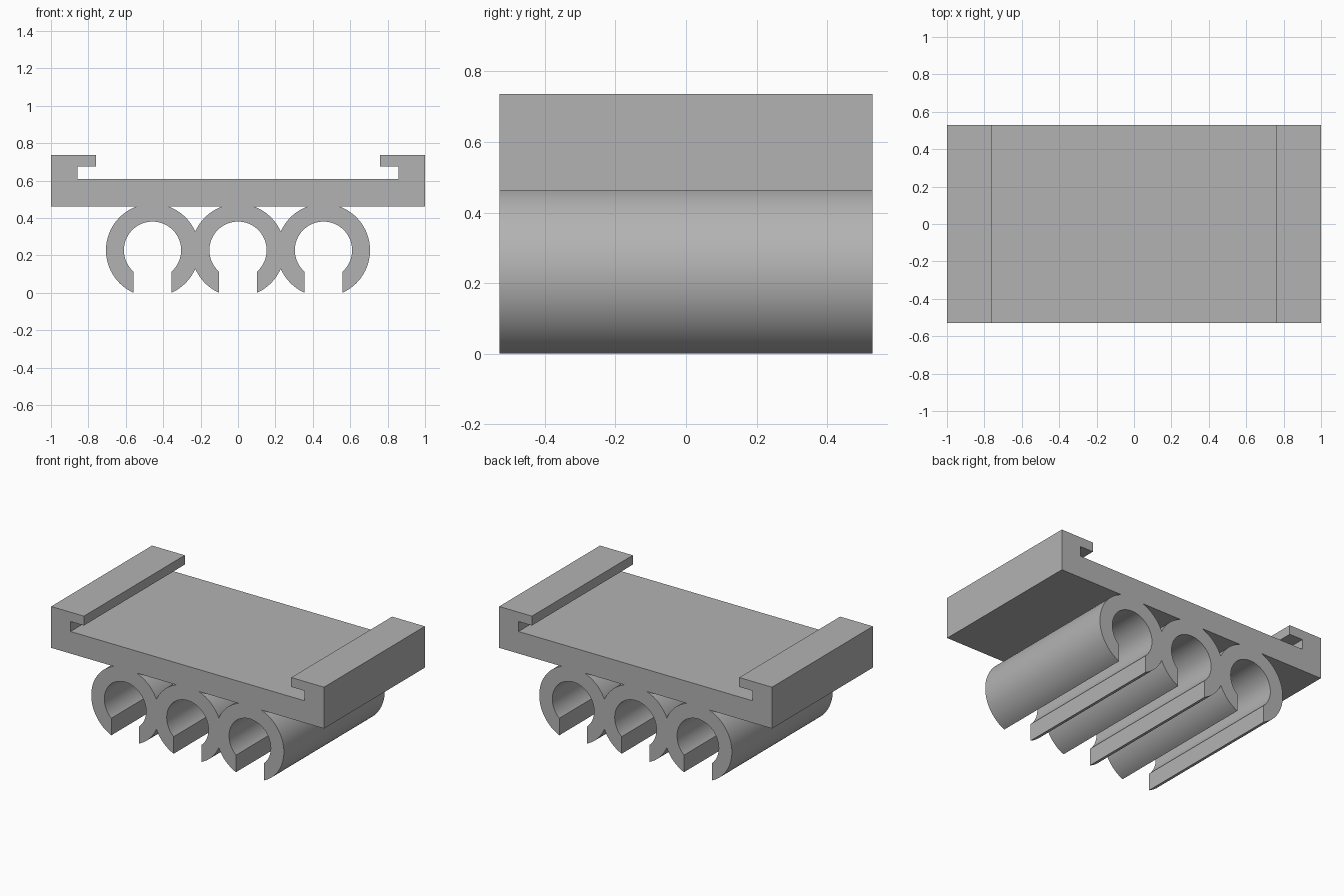
import bpy, bmesh, math

if "Cube" in bpy.data.objects:
    bpy.data.objects.remove(bpy.data.objects["Cube"])

# Overall dimensions
HALF_DEPTH = 0.528
PLATE_BOTTOM, PLATE_TOP = 0.462, 0.608
LIP_BOTTOM, LIP_TOP = 0.674, 0.736
SLOT_X, LIP_X = 0.858, 0.76
# Clip rings
PITCH, R_OUT, R_IN, SLIT, CZ = 0.457, 0.249, 0.153, 0.102, 0.2273
CENTRES = [-PITCH, 0.0, PITCH]

A_TOP = math.asin((PLATE_BOTTOM - CZ) / R_OUT)    # ring meets plate
A_CROSS = math.acos(PITCH / 2 / R_OUT)            # ring meets neighbour
A_SLIT_OUT = math.acos(SLIT / R_OUT)
A_SLIT_IN = math.acos(SLIT / R_IN)


def arc(cx, r, a0, a1):
    """Points on a circle around a ring centre, both ends included."""
    n = max(4, round(abs(a1 - a0) / math.radians(4)))
    return [(cx + r * math.cos(a0 + (a1 - a0) * i / n),
             CZ + r * math.sin(a0 + (a1 - a0) * i / n)) for i in range(n + 1)]


def clean(points):
    """Drop points that coincide with the one before."""
    return [p for i, p in enumerate(points) if math.dist(p, points[i - 1]) > 1e-5]


# Plate with a hooked rail on each side, clockwise along the top
rail = [(LIP_X, PLATE_TOP), (SLOT_X, PLATE_TOP), (SLOT_X, LIP_BOTTOM),
        (LIP_X, LIP_BOTTOM), (LIP_X, LIP_TOP), (1, LIP_TOP), (1, PLATE_BOTTOM)]
outline = [(-x, z) for x, z in reversed(rail)] + rail

# Three open rings hanging below, from right to left
for cx in reversed(CENTRES):
    start = A_TOP if cx > 0 else -A_CROSS
    end = math.pi - A_TOP if cx < 0 else math.pi + A_CROSS
    outline += arc(cx, R_OUT, start, -A_SLIT_OUT)
    outline += arc(cx, R_IN, -A_SLIT_IN, math.pi + A_SLIT_IN)
    outline += arc(cx, R_OUT, math.pi + A_SLIT_OUT, end)

# Closed gaps between neighbouring rings and the plate
loops = [outline]
for a, b in zip(CENTRES, CENTRES[1:]):
    loops.append(arc(a, R_OUT, A_TOP, A_CROSS)
                 + arc(b, R_OUT, math.pi - A_CROSS, math.pi - A_TOP))

# Filled profile extruded front to back
curve = bpy.data.curves.new("clip_profile", 'CURVE')
curve.dimensions = '2D'
curve.fill_mode = 'BOTH'
curve.extrude = HALF_DEPTH
for loop in loops:
    pts = clean(loop)
    spline = curve.splines.new('POLY')
    spline.points.add(len(pts) - 1)
    for point, (x, z) in zip(spline.points, pts):
        point.co = (x, z, 0, 1)
    spline.use_cyclic_u = True
holder = bpy.data.objects.new("triple_clip_holder", curve)
bpy.context.collection.objects.link(holder)
holder.rotation_euler.x = math.pi / 2
bpy.context.view_layer.objects.active = holder
holder.select_set(True)
bpy.ops.object.convert(target='MESH')
holder = bpy.context.object
holder.name = "triple_clip_holder"
bpy.ops.object.transform_apply(location=False, rotation=True, scale=False)

# Weld the caps to the walls
bm = bmesh.new()
bm.from_mesh(holder.data)
bmesh.ops.remove_doubles(bm, verts=bm.verts, dist=1e-5)
bmesh.ops.recalc_face_normals(bm, faces=bm.faces)
bm.to_mesh(holder.data)
bm.free()

# Plain grey plastic, smooth on the rings only
grey = bpy.data.materials.new("grey_plastic")
grey.diffuse_color = (0.45, 0.45, 0.45, 1)
grey.use_nodes = True
grey.node_tree.nodes["Principled BSDF"].inputs["Base Color"].default_value = grey.diffuse_color
holder.data.materials.clear()
holder.data.materials.append(grey)
bpy.ops.object.shade_smooth_by_angle(angle=math.radians(30))
